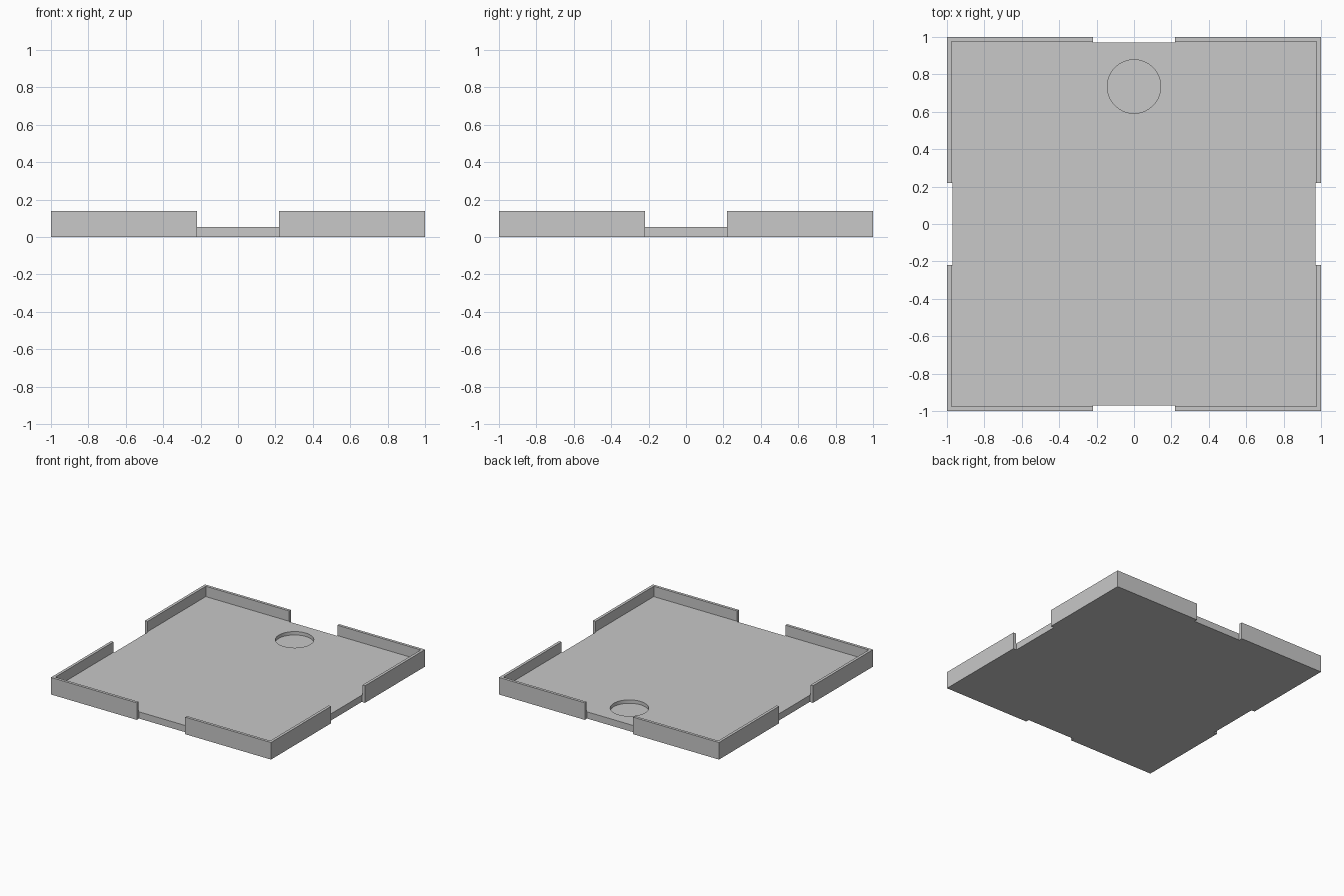
import bpy
import bmesh
from math import pi
from mathutils import Matrix, Vector

if "Cube" in bpy.data.objects:
    bpy.data.objects.remove(bpy.data.objects["Cube"])

HEIGHT, FLOOR = 0.14, 0.055
INNER = 0.977             # inside face of the rim
NOTCH, EDGE = 0.22, 0.971  # notch half width, floor edge in the notch
RECESS_RADIUS, RECESS_BOTTOM = 0.143, 0.027

grey = bpy.data.materials.new("plain grey")
grey.use_nodes = True
grey.diffuse_color = (0.58, 0.58, 0.58, 1)
grey.node_tree.nodes["Principled BSDF"].inputs["Base Color"].default_value = grey.diffuse_color


def prism(name, outline, bottom, top):
    """Extrude a flat outline straight up."""
    bm = bmesh.new()
    face = bm.faces.new([bm.verts.new((x, y, bottom)) for x, y in outline])
    result = bmesh.ops.extrude_face_region(bm, geom=[face])
    verts = [v for v in result["geom"] if isinstance(v, bmesh.types.BMVert)]
    bmesh.ops.translate(bm, verts=verts, vec=(0, 0, top - bottom))
    bmesh.ops.recalc_face_normals(bm, faces=bm.faces)
    mesh = bpy.data.meshes.new(name)
    bm.to_mesh(mesh)
    bm.free()
    mesh.materials.append(grey)
    obj = bpy.data.objects.new(name, mesh)
    bpy.context.collection.objects.link(obj)
    return obj


def cut(target, cutter):
    """Subtract the cutter, then discard it."""
    cutter.hide_render = True
    mod = target.modifiers.new("cut", "BOOLEAN")
    mod.operation = "DIFFERENCE"
    mod.solver = "EXACT"
    mod.object = cutter
    bpy.ops.object.select_all(action="DESELECT")
    target.select_set(True)
    bpy.context.view_layer.objects.active = target
    bpy.ops.object.modifier_apply(modifier=mod.name)
    bpy.data.objects.remove(cutter)


# Square block with a notch in the middle of each side
side = [(-1, -1), (-NOTCH, -1), (-NOTCH, -EDGE), (NOTCH, -EDGE), (NOTCH, -1)]
outline = []
for i in range(4):
    turn = Matrix.Rotation(i * pi / 2, 2)
    outline += [tuple(turn @ Vector(p)) for p in side]
tray = prism("tray", outline, 0, HEIGHT)

# Hollow that leaves the thin corner walls
square = [(-INNER, -INNER), (INNER, -INNER), (INNER, INNER), (-INNER, INNER)]
cut(tray, prism("hollow_cutter", square, FLOOR, HEIGHT + 0.1))

# Shallow round recess near the back
circle = []
for i in range(64):
    p = Matrix.Rotation(i * 2 * pi / 64, 2) @ Vector((RECESS_RADIUS, 0))
    circle.append((p.x, p.y + 0.735))
cut(tray, prism("recess_cutter", circle, RECESS_BOTTOM, HEIGHT))

bpy.ops.object.shade_smooth_by_angle(angle=pi / 6)
